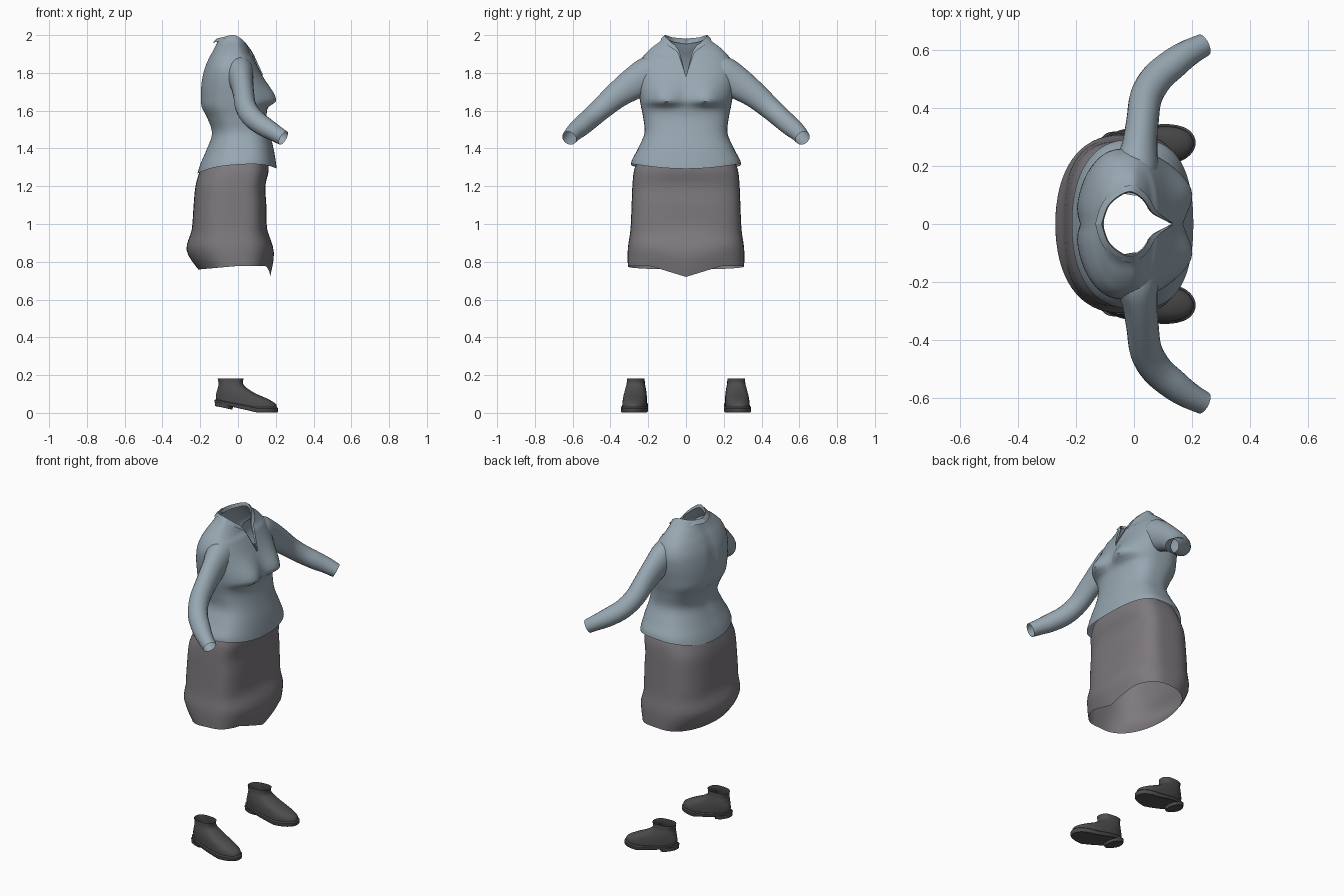
import bpy, bmesh, math
from mathutils import Vector

cube = bpy.data.objects.get("Cube")
if cube:
    bpy.data.objects.remove(cube, do_unlink=True)


def material(name, color):
    mat = bpy.data.materials.new(name)
    mat.use_nodes = True
    mat.diffuse_color = (*color, 1)
    bsdf = next(n for n in mat.node_tree.nodes if n.type == 'BSDF_PRINCIPLED')
    bsdf.inputs["Base Color"].default_value = (*color, 1)
    bsdf.inputs["Roughness"].default_value = 0.8
    return mat


BLUE = material("dusty blue cloth", (0.31, 0.385, 0.44))
GREY = material("warm grey cloth", (0.205, 0.19, 0.205))
DARK = material("charcoal leather", (0.078, 0.075, 0.078))


def refine(rows, steps):
    """Smoothly interpolate between the rows of a profile."""
    pts = [Vector(r) for r in rows]
    out = []
    for i in range(len(pts) - 1):
        a, b, c, d = (pts[max(i - 1, 0)], pts[i], pts[i + 1],
                      pts[min(i + 2, len(pts) - 1)])
        for s in range(steps):
            t = s / steps
            out.append(b + (c - a) * (t / 2)
                       + (a * 2 - b * 5 + c * 4 - d) * (t * t / 2)
                       + (b * 3 - a - c * 3 + d) * (t ** 3 / 2))
    return out + [pts[-1]]


def skin(name, rings, mat, cyclic=True, caps=False, angle=50):
    """Bridge a list of point rings into one smooth surface."""
    bm = bmesh.new()
    loops = [[bm.verts.new(p) for p in ring] for ring in rings]
    n = len(loops[0])
    for lo, hi in zip(loops, loops[1:]):
        for i in range(n if cyclic else n - 1):
            j = (i + 1) % n
            bm.faces.new((lo[i], lo[j], hi[j], hi[i]))
    if caps:
        bm.faces.new(loops[0][::-1])
        bm.faces.new(loops[-1])
    bmesh.ops.remove_doubles(bm, verts=bm.verts, dist=0.0002)
    bmesh.ops.recalc_face_normals(bm, faces=bm.faces)
    mesh = bpy.data.meshes.new(name)
    bm.to_mesh(mesh)
    bm.free()
    mesh.materials.append(mat)
    ob = bpy.data.objects.new(name, mesh)
    bpy.context.collection.objects.link(ob)
    bpy.ops.object.select_all(action='DESELECT')
    ob.select_set(True)
    bpy.context.view_layer.objects.active = ob
    bpy.ops.object.shade_smooth_by_angle(angle=math.radians(angle))


def power(v, p):
    return math.copysign(abs(v) ** p, v)


def girth(row, n, front=1.0, back=1.0, side=1.0, gap=0.0):
    """Horizontal ring from height, back, front and half width.
    Powers below one make that part of the ring squarer."""
    z, x0, x1, half = row
    a0 = math.asin(min(gap / half, 1) ** (1 / side))
    ring = []
    for i in range(n + 1):
        a = a0 + (math.tau - 2 * a0) * i / n
        c = math.cos(a)
        x = (x0 + x1) / 2 + (x1 - x0) / 2 * power(c, front if c > 0 else back)
        ring.append(Vector((x, half * power(math.sin(a), side), z)))
    return ring


def bell(v, width):
    return math.exp(-(v / width) ** 2)


def clamp(v):
    return max(0, min(1, v))


# Shirt body: open neck, bust, spine groove, sloping hem
shirt_rows = [(1.29, -.215, .205, .292), (1.33, -.2, .2, .284),
              (1.4, -.165, .188, .254), (1.48, -.14, .168, .22),
              (1.56, -.165, .152, .226), (1.62, -.195, .155, .238),
              (1.68, -.2, .155, .248), (1.75, -.195, .138, .258),
              (1.82, -.18, .11, .258), (1.88, -.155, .083, .232),
              (1.93, -.13, .065, .187), (1.965, -.115, .058, .142),
              (1.995, -.105, .052, .116)]


def neck_gap(z):
    return max(0, z - 1.78) * 0.25


def shape_shirt(p):
    x, y, z = p
    if x > 0:
        height = bell(z - 1.65, 0.1 if z > 1.65 else 0.025)
        x += 0.055 * bell(abs(y) - 0.115, 0.095) * height
    else:
        x += 0.014 * bell(y, 0.03) * bell(z - 1.68, 0.2)
    hem = max(0, 1 - (z - 1.29) / 0.1)
    z += hem * (0.06 * x + 0.4 * y * y - 0.01)
    z -= clamp((z - 1.88) / 0.115) * (0.06 * clamp(x / 0.06) + 0.015 * clamp(-x / 0.1))
    return Vector((x, y, z))


shirt_rings = [[shape_shirt(p) for p in girth(r, 64, 0.65, 0.82, 0.9, neck_gap(r[0]))]
               for r in refine(shirt_rows, 4)]
skin("shirt_body", shirt_rings, BLUE, cyclic=False)

# Sleeves: tapering tubes swinging down and forward, and the folded collar
arm = [(0, .12, 1.82, .07, .07), (.008, .19, 1.795, .094, .076),
       (.02, .27, 1.748, .086, .062), (.03, .36, 1.686, .07, .056),
       (.042, .44, 1.618, .06, .056), (.08, .505, 1.56, .055, .056),
       (.14, .557, 1.515, .052, .053), (.19, .592, 1.485, .046, .046),
       (.24, .618, 1.455, .04, .04)]
lapel = [(-.112, 0, 1.982), (-.085, .07, 1.988), (-.02, .112, 2.0),
         (.03, .088, 1.97), (.062, .042, 1.925), (.1, .018, 1.85),
         (.134, .003, 1.785)]


def sleeve_rings(side):
    path = refine(arm, 4)
    rings = []
    for i, row in enumerate(path):
        prev, nxt = path[max(i - 1, 0)], path[min(i + 1, len(path) - 1)]
        along = Vector((nxt - prev)[:3]).normalized()
        depth = Vector((1, 0, 0))
        depth = (depth - along * depth.dot(along)).normalized()
        up = along.cross(depth)
        ring = []
        for k in range(20):
            a = math.tau * k / 20
            p = Vector(row[:3]) + up * row[3] * math.cos(a) + depth * row[4] * math.sin(a)
            ring.append(Vector((p.x, p.y * side, p.z)))
        rings.append(ring)
    return rings


def collar_rings(side):
    path = refine(lapel, 5)
    rings = []
    for i, p in enumerate(path):
        t = i / (len(path) - 1)
        out = Vector((p.x + 0.03, p.y, 0)).normalized()
        wide = 0.022 * (1 - t ** 3)
        outer = p + out * wide - Vector((0, 0, wide))
        inner = p - out * 0.004 - Vector((0, 0, 0.03 * (1 - t)))
        rings.append([Vector((q.x, q.y * side, q.z)) for q in (inner, p, outer)])
    return rings


for side, label in ((1, "left"), (-1, "right")):
    skin(label + "_sleeve", sleeve_rings(side), BLUE)
    skin(label + "_collar", collar_rings(side), BLUE, cyclic=False)

# Skirt: boxy hips with a flat front panel, rounder below, pointed front hem
skirt_rows = [(.778, -.21, .17, .308), (.87, -.272, .19, .308),
              (.97, -.245, .155, .294), (1.1, -.235, .15, .288),
              (1.2, -.225, .145, .284), (1.28, -.203, .162, .276),
              (1.34, -.18, .16, .255)]


def shape_skirt(p):
    x, y, z = p
    hem = max(0, 1 - (z - 0.778) / 0.15)
    if x > 0:
        z -= hem * 0.058 * max(0, 1 - abs(y) / 0.19)
    else:
        z -= hem * 0.09 * -x
    return Vector((x, y, z))


def skirt_ring(row):
    box = clamp((row[0] - 0.85) / 0.15) * (1 - 0.5 * clamp((row[0] - 1.22) / 0.08))
    return girth(row, 64, 0.55 - 0.12 * box, 0.85 - 0.08 * box, 1 - 0.3 * box)


skirt_rings = [[shape_skirt(p) for p in skirt_ring(r)] for r in refine(skirt_rows, 4)]
skin("skirt", skirt_rings, GREY, cyclic=False)

# Shoes: upper with open ankle, welted sole, low heel block
upper_rows = [(.025, -.115, .206, .064), (.05, -.117, .198, .064),
              (.08, -.115, .145, .062), (.105, -.11, .087, .058),
              (.13, -.106, .047, .053), (.155, -.103, .026, .048),
              (.182, -.108, .03, .046)]
sole_rows = [(.002, -.12, .208, .068), (.008, -.125, .213, .072),
             (.024, -.125, .213, .072), (.03, -.12, .207, .066)]
heel_rows = [(-.014, -.122, -.03, .058), (.01, -.122, -.025, .062)]


def shape_shoe(p, side):
    x, y, z = p
    low = max(0, 1 - max(z, 0) / 0.15)
    y *= 1 + low * (0.8 * min(x, 0.08) - 0.06)
    z += low * 0.05 * clamp((0.1 - x) / 0.21)
    return Vector((x, side * (0.268 + 0.06 * x + y), z))


for side, label in ((1, "left"), (-1, "right")):
    for part, rows, steps, caps in (("shoe_upper", upper_rows, 3, False),
                                    ("shoe_sole", sole_rows, 1, True),
                                    ("shoe_heel", heel_rows, 1, True)):
        rings = [[shape_shoe(p, side) for p in girth(r, 40, 0.6, 0.75)[:-1]]
                 for r in refine(rows, steps)]
        skin(label + "_" + part, rings, DARK, caps=caps, angle=40)
